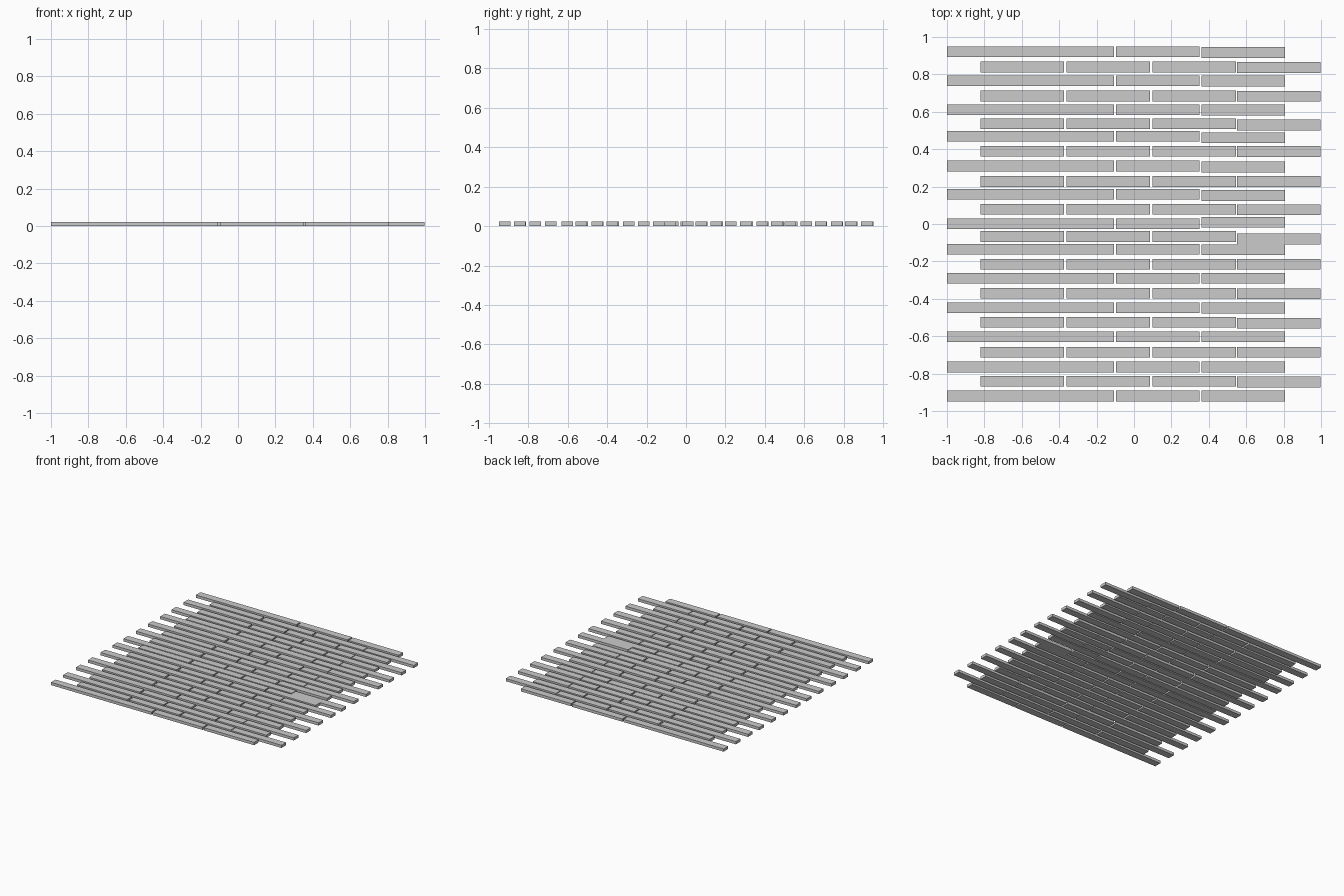
import bpy, bmesh
from mathutils import Matrix, Vector

if "Cube" in bpy.data.objects:
    bpy.data.objects.remove(bpy.data.objects["Cube"])

LENGTH, WIDTH, HEIGHT = 0.447, 0.058, 0.022

# Row centres: (y of the first three planks, y of the last plank)
LONG_ROWS = [(0.921, 0.917), (0.766, 0.765), (0.611, 0.610), (0.469, 0.461),
             (0.311, 0.304), (0.159, 0.152), (0.001, 0.009), (-0.135, -0.138),
             (-0.290, -0.290), (-0.448, -0.449), (-0.603, -0.603),
             (-0.764, -0.764), (-0.919, -0.919)]
OFFSET_ROWS = [(0.840, 0.836), (0.685, 0.683), (0.536, 0.529), (0.389, 0.387),
               (0.228, 0.228), (0.079, 0.076), (-0.066, -0.080),
               (-0.215, -0.215), (-0.370, -0.373), (-0.525, -0.531),
               (-0.686, -0.686), (-0.841, -0.844)]

# Left end of each plank in the two alternating row types
LONG_STARTS = (-1.0, -0.554, -0.097, 0.360)
OFFSET_STARTS = (-0.822, -0.361, 0.098, 0.551)


def plank(name, x0, y):
    """One plain flat board standing on z = 0."""
    bm = bmesh.new()
    bmesh.ops.create_cube(bm, size=1.0)
    bmesh.ops.transform(bm, verts=bm.verts,
                        matrix=Matrix.Diagonal((LENGTH, WIDTH, HEIGHT, 1)))
    mesh = bpy.data.meshes.new(name)
    bm.to_mesh(mesh)
    bm.free()
    obj = bpy.data.objects.new(name, mesh)
    obj.location = Vector((x0 + LENGTH / 2, y, HEIGHT / 2))
    bpy.context.collection.objects.link(obj)


# Alternating rows of boards
for label, rows, starts in (("long_row", LONG_ROWS, LONG_STARTS),
                            ("offset_row", OFFSET_ROWS, OFFSET_STARTS)):
    for r, (y, y_last) in enumerate(rows):
        for c, x0 in enumerate(starts):
            plank(f"{label}_{r}_plank_{c}", x0, y_last if c == 3 else y)
